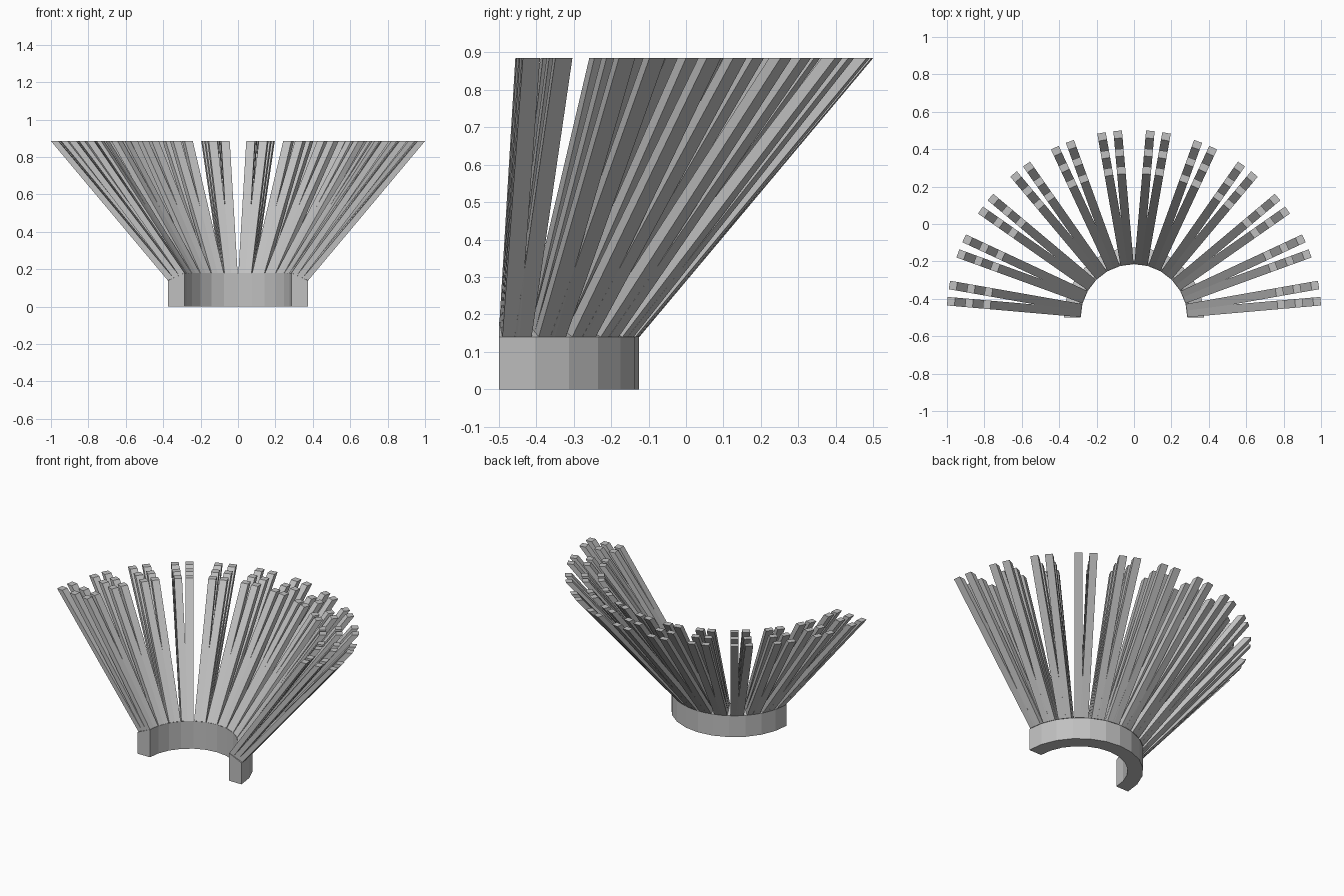
import bpy
import bmesh
from math import cos, sin, radians

if "Cube" in bpy.data.objects:
    bpy.data.objects.remove(bpy.data.objects["Cube"], do_unlink=True)

CENTRE_Y = -0.5
R_IN, R_OUT = 0.285, 0.375
Z_IN, Z_OUT = 0.18, 0.14
TIP_Z = 0.885
SLAT_WIDTH = 0.046
TIP_DEPTH = 0.04

grey = bpy.data.materials.new("light grey")
grey.use_nodes = True
grey.diffuse_color = (0.53, 0.53, 0.53, 1)
grey.node_tree.nodes["Principled BSDF"].inputs["Base Color"].default_value = grey.diffuse_color


def loft_mesh(name, sections, closed_ends=True):
    """Skin a row of equal-sized closed cross-sections."""
    bm = bmesh.new()
    rows = [[bm.verts.new(p) for p in section] for section in sections]
    n = len(rows[0])
    for a, b in zip(rows, rows[1:]):
        for i in range(n):
            j = (i + 1) % n
            bm.faces.new((a[i], a[j], b[j], b[i]))
    if closed_ends:
        bm.faces.new(rows[0])
        bm.faces.new(rows[-1])
    bmesh.ops.recalc_face_normals(bm, faces=bm.faces)
    mesh = bpy.data.meshes.new(name)
    bm.to_mesh(mesh)
    bm.free()
    mesh.materials.append(grey)
    return mesh


def place(name, mesh, degrees=0):
    ob = bpy.data.objects.new(name, mesh)
    ob.location.y = CENTRE_Y
    ob.rotation_euler.z = radians(degrees)
    bpy.context.collection.objects.link(ob)


# Half-ring base with a top that slopes down outwards
profile = [(R_IN, 0), (R_OUT, 0), (R_OUT, Z_OUT), (R_IN, Z_IN)]
ring = [[(r * cos(radians(a)), r * sin(radians(a)), z) for r, z in profile]
        for a in range(0, 181, 15)]
place("base_half_ring", loft_mesh("base_half_ring", ring))


# Slats lean outwards from the ring in three layers, cut level at the top
def ring_top(t):
    return R_IN + (R_OUT - R_IN) * t, Z_IN + (Z_OUT - Z_IN) * t


def slat_mesh(name, layer, tip_radius):
    w = SLAT_WIDTH / 2
    low_in, low_out = ring_top(layer / 3), ring_top((layer + 1) / 3)
    high_in, high_out = (tip_radius - TIP_DEPTH, TIP_Z), (tip_radius, TIP_Z)
    return loft_mesh(name, [
        [(r, y, z) for (r, z), y in ((i, -w), (o, -w), (o, w), (i, w))]
        for (i, o) in ((low_in, low_out), (high_in, high_out))])


layers = [("inner_slat", 0.81), ("middle_slat", 0.905), ("outer_slat", 1.002)]
for layer, (name, tip_radius) in enumerate(layers):
    mesh = slat_mesh(name, layer, tip_radius)
    # Pairs of slats, one pair on each ring segment
    for segment in range(0, 180, 15):
        for offset in (5, 10):
            place(name, mesh, segment + offset)
